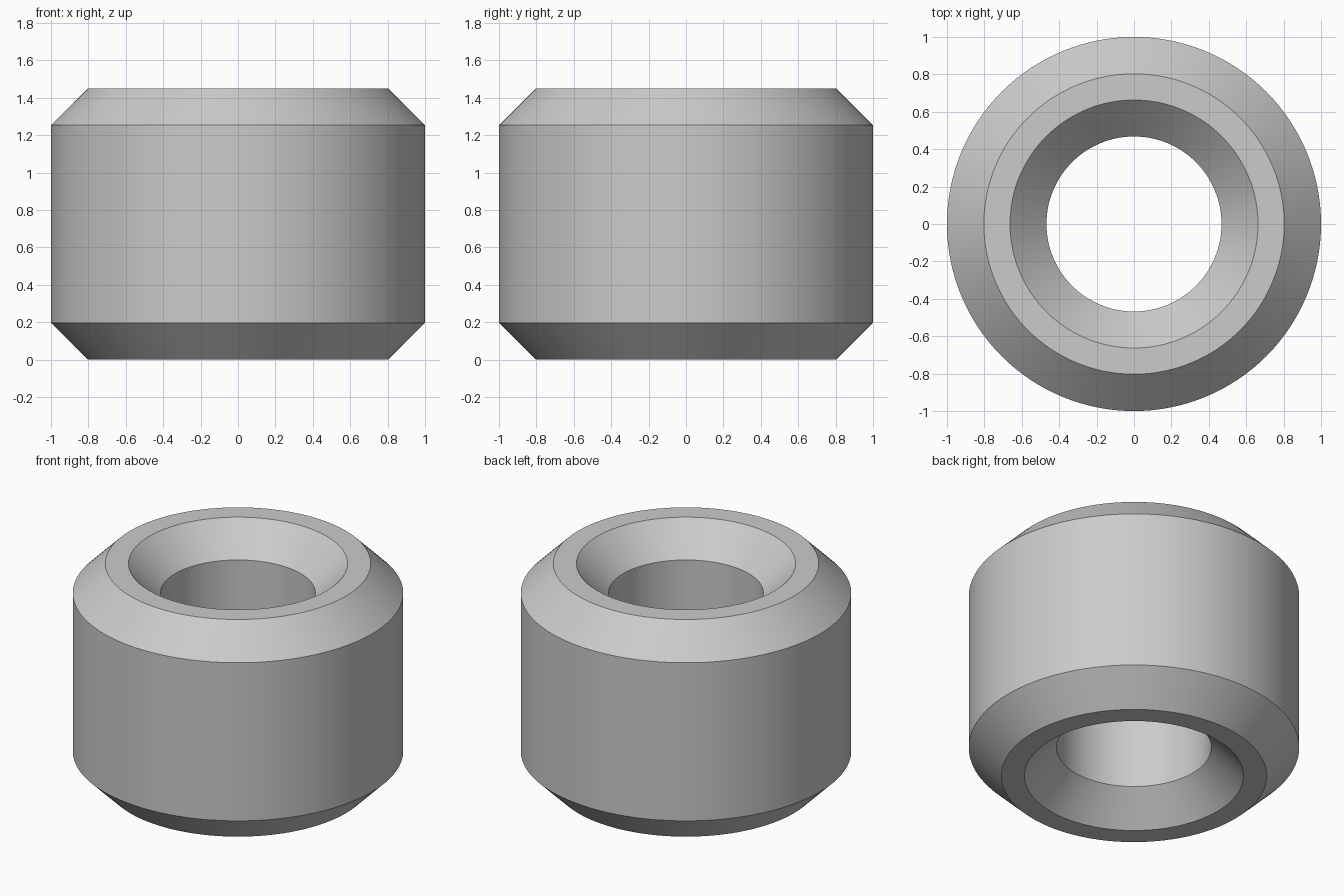
import bpy
import bmesh
import math

default = bpy.data.objects.get("Cube")
if default:
    bpy.data.objects.remove(default, do_unlink=True)

HEIGHT = 1.45
OUTER, RIM_OUT, RIM_IN, BORE = 1.0, 0.803, 0.663, 0.468
SEGMENTS = 128

# Plain grey finish
grey = bpy.data.materials.new("Plain grey")
grey.use_nodes = True
colour = (0.6, 0.6, 0.6, 1)
grey.diffuse_color = colour
grey.node_tree.nodes["Principled BSDF"].inputs["Base Color"].default_value = colour

# Closed cross-section with 45 degree chamfers outside and inside
out_c, in_c = OUTER - RIM_OUT, RIM_IN - BORE
lower = [(BORE, in_c), (RIM_IN, 0), (RIM_OUT, 0), (OUTER, out_c)]
profile = lower + [(r, HEIGHT - z) for r, z in reversed(lower)]

# Chamfered bushing: the section turned around z
bm = bmesh.new()
verts = [bm.verts.new((r, 0, z)) for r, z in profile]
edges = [bm.edges.new((v, verts[i - 1])) for i, v in enumerate(verts)]
bmesh.ops.spin(bm, geom=verts + edges, cent=(0, 0, 0), axis=(0, 0, 1),
               angle=math.tau, steps=SEGMENTS, use_merge=True)
bmesh.ops.remove_doubles(bm, verts=bm.verts[:], dist=0.0001)
bmesh.ops.recalc_face_normals(bm, faces=bm.faces[:])
mesh = bpy.data.meshes.new("chamfered_bushing")
bm.to_mesh(mesh)
bm.free()
mesh.materials.append(grey)

bushing = bpy.data.objects.new("chamfered_bushing", mesh)
bpy.context.collection.objects.link(bushing)
bpy.ops.object.select_all(action="DESELECT")
bushing.select_set(True)
bpy.context.view_layer.objects.active = bushing
bpy.ops.object.shade_smooth_by_angle(angle=math.radians(30))
